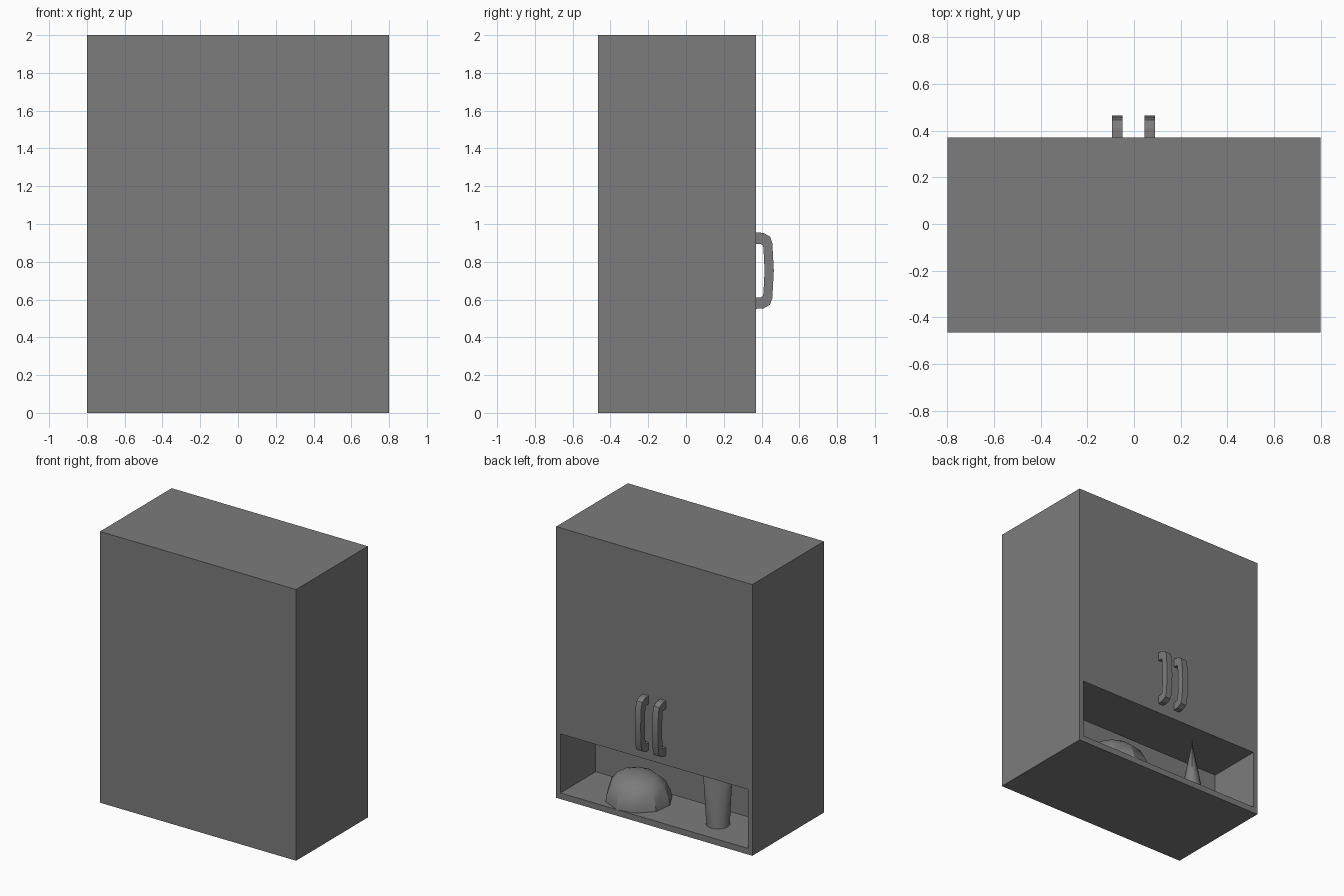
import bpy, bmesh
from math import sin, cos, pi, radians
from mathutils import Vector

if "Cube" in bpy.data.objects:
    bpy.data.objects.remove(bpy.data.objects["Cube"])

grey = bpy.data.materials.new("mid_grey")
grey.use_nodes = True
COLOUR = (0.2, 0.2, 0.2, 1)
grey.diffuse_color = COLOUR
grey.node_tree.nodes["Principled BSDF"].inputs["Base Color"].default_value = COLOUR

BACK, FRONT, FLOOR = 0.37, -0.465, 0.045


def finish(bm, name, smooth=None):
    """Turn a bmesh into a coloured object, optionally smooth shaded."""
    bmesh.ops.recalc_face_normals(bm, faces=bm.faces)
    mesh = bpy.data.meshes.new(name)
    bm.to_mesh(mesh)
    bm.free()
    mesh.materials.append(grey)
    obj = bpy.data.objects.new(name, mesh)
    bpy.context.collection.objects.link(obj)
    if smooth:
        bpy.ops.object.select_all(action='DESELECT')
        obj.select_set(True)
        bpy.context.view_layer.objects.active = obj
        bpy.ops.object.shade_smooth_by_angle(angle=radians(smooth))
    return obj


def loft(name, rings, smooth):
    """Skin a stack of equal-length rings and cap both ends."""
    bm = bmesh.new()
    rows = [[bm.verts.new(p) for p in ring] for ring in rings]
    n = len(rows[0])
    for low, high in zip(rows, rows[1:]):
        for i in range(n):
            j = (i + 1) % n
            bm.faces.new((low[i], low[j], high[j], high[i]))
    bm.faces.new(rows[0])
    bm.faces.new(rows[-1])
    return finish(bm, name, smooth)


# Cabinet body with the open shelf recessed into its back face
bm = bmesh.new()
bmesh.ops.create_cube(bm, size=1)
for v in bm.verts:
    v.co = (v.co.x * 1.6, BACK if v.co.y > 0 else FRONT, v.co.z * 2 + 1)
bm.normal_update()
panel = next(f for f in bm.faces if f.normal.y > 0.9)
bmesh.ops.inset_individual(bm, faces=[panel], thickness=0.05)
for v in panel.verts:
    v.co.z = 0.48 if v.co.z > 1 else FLOOR
bm.normal_update()
out = bmesh.ops.extrude_face_region(bm, geom=[panel])
bmesh.ops.translate(bm, vec=(0, -0.41, 0),
                    verts=[g for g in out["geom"] if isinstance(g, bmesh.types.BMVert)])
if panel.is_valid:
    bmesh.ops.delete(bm, geom=[panel], context='FACES_ONLY')
finish(bm, "cabinet")

# Pair of curved pull handles: (y, z offset from the middle), outer and inner edge
HALF = [((0.37, 0.202), (0.37, 0.142)), ((0.41, 0.200), (0.395, 0.142)),
        ((0.445, 0.18), (0.407, 0.134)), ((0.457, 0.145), (0.41, 0.12)),
        ((0.465, 0.0), (0.416, 0.0))]
arch = HALF + [tuple((y, -z) for y, z in pair) for pair in HALF[-2::-1]]
for side, x in (("right", -0.072), ("left", 0.068)):
    loft(side + "_handle",
         [[Vector((x + dx, y, 0.753 + z))
           for dx, (y, z) in ((-0.023, o), (0.023, o), (0.023, i), (-0.023, i))]
          for o, i in arch], 25)

# Rounded lump resting on the shelf, leaning towards its peak
SIDES = 10
lump = []
for scale, z in ((1, FLOOR), (0.97, 0.09), (0.83, 0.165), (0.6, 0.21), (0.25, 0.23)):
    lean = (1 - scale) * 0.07
    lump.append([Vector((0.28 + lean + 0.23 * scale * cos(2 * pi * (k + 0.3) / SIDES),
                         0.15 - lean * 0.4 + 0.222 * scale * sin(2 * pi * (k + 0.3) / SIDES), z))
                 for k in range(SIDES)])
loft("shelf_lump", lump, 30)

# Tube standing on its round end, pinched to a crease at the top
along, across = Vector((0.64, 0.77, 0)), Vector((-0.77, 0.64, 0))
tube = []
for t in (0, 0.2, 0.4, 0.6, 0.8, 1):
    wide, thin = 0.08 + 0.025 * t, 0.075 * (1 - t ** 1.3) + 0.003
    middle = Vector((-0.38, 0.17, FLOOR + 0.415 * t))
    tube.append([middle + along * wide * cos(a) + across * thin * sin(a)
                 for a in (2 * pi * k / 16 for k in range(16))])
loft("pinched_tube", tube, 40)
